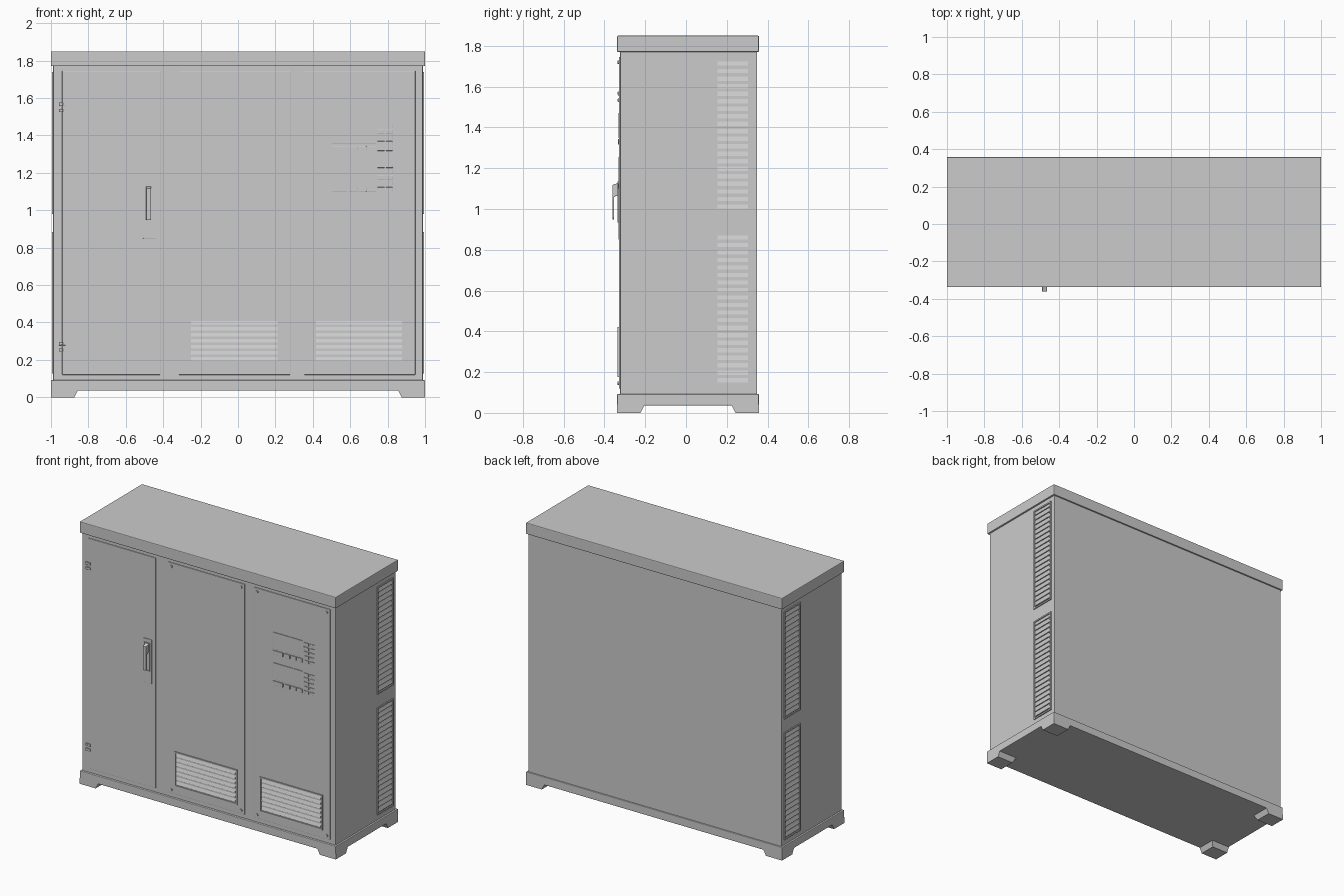
import bpy, bmesh
from mathutils import Vector

if "Cube" in bpy.data.objects:
    bpy.data.objects.remove(bpy.data.objects["Cube"])

PANEL_Y = -0.328   # face of the raised front panels
SIDE_X = 0.988     # face of the side walls


def finish(name, bm, bevel=0.0):
    bmesh.ops.recalc_face_normals(bm, faces=bm.faces)
    me = bpy.data.meshes.new(name)
    bm.to_mesh(me)
    bm.free()
    ob = bpy.data.objects.new(name, me)
    bpy.context.collection.objects.link(ob)
    if bevel:
        m = ob.modifiers.new("edge", 'BEVEL')
        m.width, m.segments = bevel, 2
    return ob


def loft(bm, a, b):
    """Closed solid between two matching loops of points."""
    va, vb = [bm.verts.new(p) for p in a], [bm.verts.new(p) for p in b]
    bm.faces.new(va)
    bm.faces.new(vb)
    for i in range(len(va)):
        j = (i + 1) % len(va)
        bm.faces.new((va[i], va[j], vb[j], vb[i]))


def rect(x0, x1, y0, y1, z):
    return [(x0, y0, z), (x1, y0, z), (x1, y1, z), (x0, y1, z)]


def add_box(bm, x0, x1, y0, y1, z0, z1):
    loft(bm, rect(x0, x1, y0, y1, z0), rect(x0, x1, y0, y1, z1))


def box(name, x0, x1, y0, y1, z0, z1, bevel=0.0):
    bm = bmesh.new()
    add_box(bm, x0, x1, y0, y1, z0, z1)
    return finish(name, bm, bevel)


def front(u, d, z):
    return (u, PANEL_Y - d, z)


def side(s):
    return lambda u, d, z: (s * (SIDE_X + d), u, z)


def vent(name, place, u0, u1, z0, z1, count):
    """Raised frame with a stack of wedge louvres."""
    bm = bmesh.new()
    w, t = 0.01, 0.007

    def block(a, b, c, d):
        loft(bm, [place(a, -0.002, c), place(b, -0.002, c), place(b, -0.002, d), place(a, -0.002, d)],
             [place(a, t, c), place(b, t, c), place(b, t, d), place(a, t, d)])
    block(u0, u0 + w, z0, z1)
    block(u1 - w, u1, z0, z1)
    block(u0 + w, u1 - w, z0, z0 + w)
    block(u0 + w, u1 - w, z1 - w, z1)
    step = (z1 - z0 - 2 * w) / count
    for i in range(count):
        b = z0 + w + i * step
        prof = [(-0.001, b + step * 0.98), (0.007, b + step * 0.32),
                (0.007, b + step * 0.22), (-0.001, b + step * 0.22)]
        loft(bm, [place(u0 + w + 0.004, d, z) for d, z in prof],
             [place(u1 - w - 0.004, d, z) for d, z in prof])
    return finish(name, bm)


# Main shell and cap
box("cabinet_body", -SIDE_X, SIDE_X, -0.323, 0.348, 0.08, 1.78, 0.003)
box("top_cap", -1, 1, -0.338, 0.358, 1.77, 1.85, 0.005)

# Plinth with four tapered corner feet
box("plinth", -1, 1, -0.338, 0.358, 0.036, 0.092, 0.004)
bm = bmesh.new()
for sx in (-1, 1):
    for y, sy in ((-0.338, 1), (0.358, -1)):
        loft(bm, rect(sx, sx * 0.875, y, y + sy * 0.115, 0),
             rect(sx, sx * 0.855, y, y + sy * 0.135, 0.04))
finish("feet", bm)

# Front door and two screwed panels
panels = {"door": (-0.94, -0.415), "middle_panel": (-0.315, 0.28), "control_panel": (0.355, 0.948)}
for name, (x0, x1) in panels.items():
    box(name, x0, x1, PANEL_Y, -0.32, 0.12, 1.745, 0.002)

bm = bmesh.new()
for name in ("middle_panel", "control_panel"):
    x0, x1 = panels[name]
    for x in (x0 + 0.025, x1 - 0.025):
        for z in (0.145, 1.72):
            ring = [Vector((x, 0, z)) + Vector((0.009, 0, 0)) * c + Vector((0, 0, 0.009)) * s
                    for c, s in ((1, 0), (.707, .707), (0, 1), (-.707, .707),
                                 (-1, 0), (-.707, -.707), (0, -1), (.707, -.707))]
            loft(bm, [(p.x, PANEL_Y + 0.001, p.z) for p in ring],
                 [(p.x, PANEL_Y - 0.007, p.z) for p in ring])
finish("panel_screws", bm)

# Hinges on the left door edge
bm = bmesh.new()
for zc in (1.55, 0.27):
    for z in (zc - 0.017, zc + 0.017):
        add_box(bm, -0.957, -0.943, -0.334, -0.322, z - 0.009, z + 0.009)
        add_box(bm, -0.937, -0.922, -0.334, -0.322, z - 0.009, z + 0.009)
        add_box(bm, -0.943, -0.937, -0.336, -0.322, z - 0.006, z + 0.006)
finish("hinges", bm, 0.001)

# Handle: plate, raised surround and hooked lever
box("handle_plate", -0.507, -0.441, -0.332, -0.327, 0.85, 1.16, 0.001)
bm = bmesh.new()
for x in (-0.499, -0.46):
    add_box(bm, x, x + 0.005, -0.336, -0.331, 0.935, 1.135)
for z in (0.935, 1.13):
    add_box(bm, -0.494, -0.46, -0.336, -0.331, z, z + 0.005)
finish("handle_surround", bm)
lever = [(-0.33, 1.128), (-0.361, 1.118), (-0.361, 0.948), (-0.354, 0.948), (-0.352, 1.06), (-0.33, 1.07)]
bm = bmesh.new()
loft(bm, [(-0.491, y, z) for y, z in lever], [(-0.465, y, z) for y, z in lever])
finish("handle_lever", bm, 0.002)

# Two identical control units: screen, button row and keypad bars
for n, z in enumerate((1.31, 1.095)):
    y0, y1 = PANEL_Y - 0.004, PANEL_Y + 0.002
    box(f"screen_{n}", 0.503, 0.735, y0, y1, z + 0.045, z + 0.16, 0.001)
    bm = bmesh.new()
    for a, b in ((0.505, 0.583), (0.596, 0.638), (0.645, 0.686), (0.693, 0.735)):
        add_box(bm, a, b, y0 - 0.002, y1, z + 0.006, z + 0.033)
    for r in range(5):
        for a, b in ((0.745, 0.783), (0.79, 0.828)):
            add_box(bm, a, b, y0, y1, z + 0.008 + r * 0.031, z + 0.028 + r * 0.031)
    finish(f"buttons_{n}", bm, 0.001)

# Louvred vents at the front foot and on both sides
vent("front_vent_middle", front, -0.265, 0.225, 0.175, 0.422, 7)
vent("front_vent_right", front, 0.402, 0.892, 0.175, 0.422, 7)
for label, s in (("left", -1), ("right", 1)):
    vent(f"{label}_upper_vent", side(s), 0.14, 0.318, 0.98, 1.738, 20)
    vent(f"{label}_lower_vent", side(s), 0.14, 0.318, 0.128, 0.885, 20)
